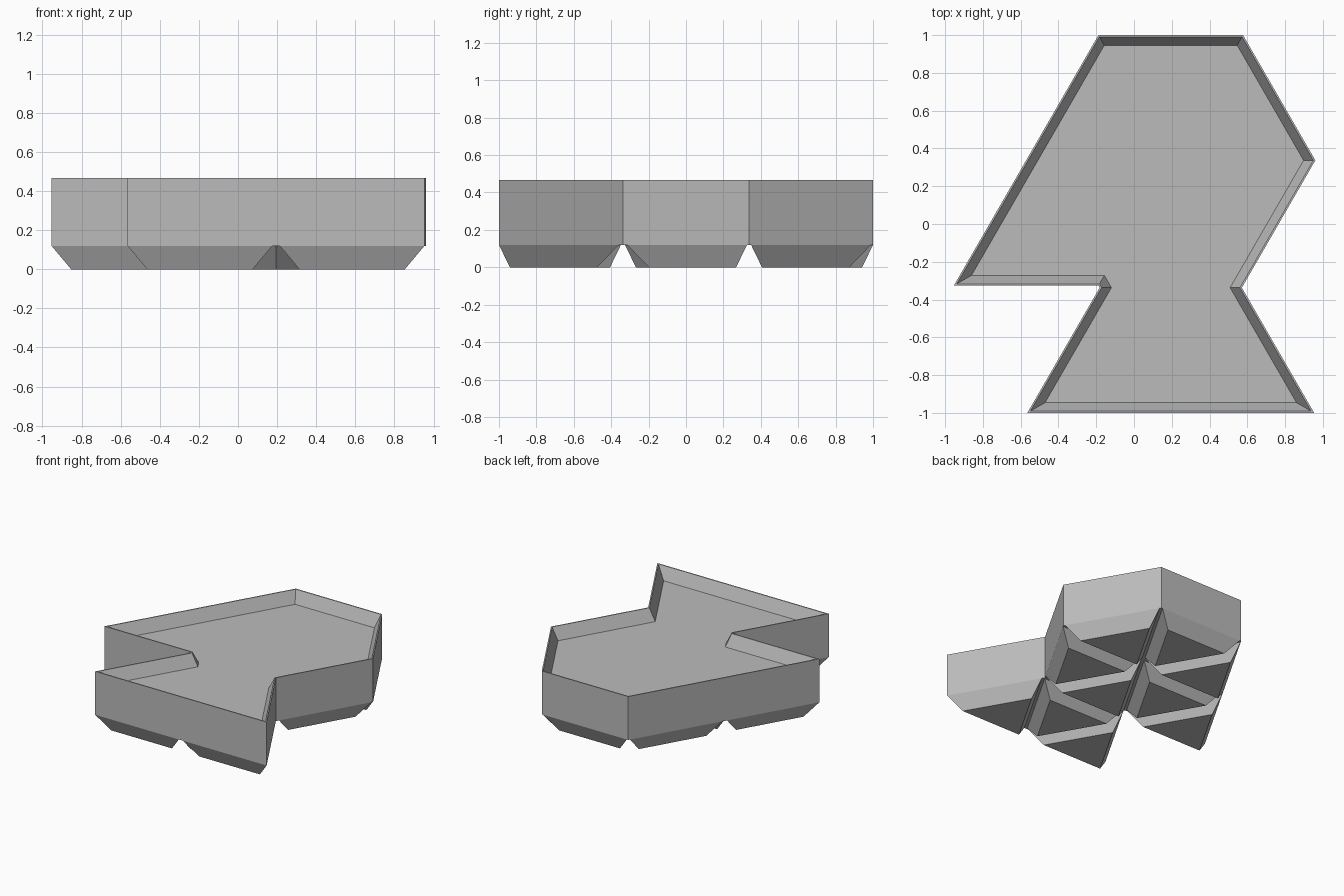
import bpy
import bmesh
from math import radians, sqrt
from mathutils import Vector, Matrix

if "Cube" in bpy.data.objects:
    bpy.data.objects.remove(bpy.data.objects["Cube"])

SIDE = 0.7783                 # side of one triangular grid cell
ROW = SIDE * sqrt(3) / 2      # height of one row of cells
GAP = 0.011                   # clearance around every cell
FOOT_TOP, FLOOR, TOP = 0.12, 0.37, 0.467

grey = bpy.data.materials.new("plain grey")
grey.use_nodes = True
color = (0.5, 0.5, 0.5, 1)
grey.diffuse_color = color
grey.node_tree.nodes["Principled BSDF"].inputs["Base Color"].default_value = color


def grid_point(half_steps, row):
    return Vector((half_steps * SIDE / 2, (row - 1.5) * ROW))


def heading(angle):
    return Matrix.Rotation(radians(angle), 2) @ Vector((1, 0))


def inset_outline(start, walk, inset):
    """Walk (angle, cells) edges from start, move each inward, intersect neighbours."""
    lines, p = [], start.copy()
    for angle, cells in walk:
        d = heading(angle)
        lines.append((p + heading(angle + 90) * inset, d))
        p = p + d * cells * SIDE
    points = []
    for i, (q, e) in enumerate(lines):
        o, d = lines[i - 1]
        points.append(o + d * ((q - o).cross(e) / d.cross(e)))
    return points


def loft(name, start, walk, layers, cap_start=True, cap_end=True):
    """Stack (inset, z) rings of one outline into a mesh object."""
    bm = bmesh.new()
    rings = [[bm.verts.new((p.x, p.y, z)) for p in inset_outline(start, walk, inset)]
             for inset, z in layers]
    n = len(walk)
    for low, high in zip(rings, rings[1:]):
        for i in range(n):
            j = (i + 1) % n
            bm.faces.new((low[i], low[j], high[j], high[i]))
    if cap_start:
        bm.faces.new(rings[0][::-1])
    if cap_end:
        bm.faces.new(rings[-1])
    mesh = bpy.data.meshes.new(name)
    bm.to_mesh(mesh)
    bm.free()
    mesh.materials.append(grey)
    obj = bpy.data.objects.new(name, mesh)
    bpy.context.collection.objects.link(obj)
    return obj


# Tray body with a thin rim and a sloped lip; the zero-length edge blunts the notch
body_walk = [(0, 2), (120, 1), (60, 1), (120, 1), (180, 1),
             (240, 2), (0, 1), (-60, 0), (240, 1)]
loft("tray_body", grid_point(-1.5, 0), body_walk,
     [(GAP, FOOT_TOP), (GAP, TOP), (GAP + 0.009, TOP), (0.065, FLOOR)])

# Tapered triangular feet, one under each cell
up_walk = [(0, 1), (120, 1), (240, 1)]
down_walk = [(60, 1), (180, 1), (300, 1)]
up_cells = [(-1.5, 0), (0.5, 0), (-2.5, 1), (-0.5, 1), (-1.5, 2), (0.5, 2)]
down_cells = [(0.5, 0), (-0.5, 1), (1.5, 1), (0.5, 2)]
for kind, walk, cells in (("up", up_walk, up_cells), ("down", down_walk, down_cells)):
    for number, cell in enumerate(cells, 1):
        loft(f"foot_{kind}_{number}", grid_point(*cell), walk,
             [(0.069, 0), (GAP, FOOT_TOP)], cap_end=False)
